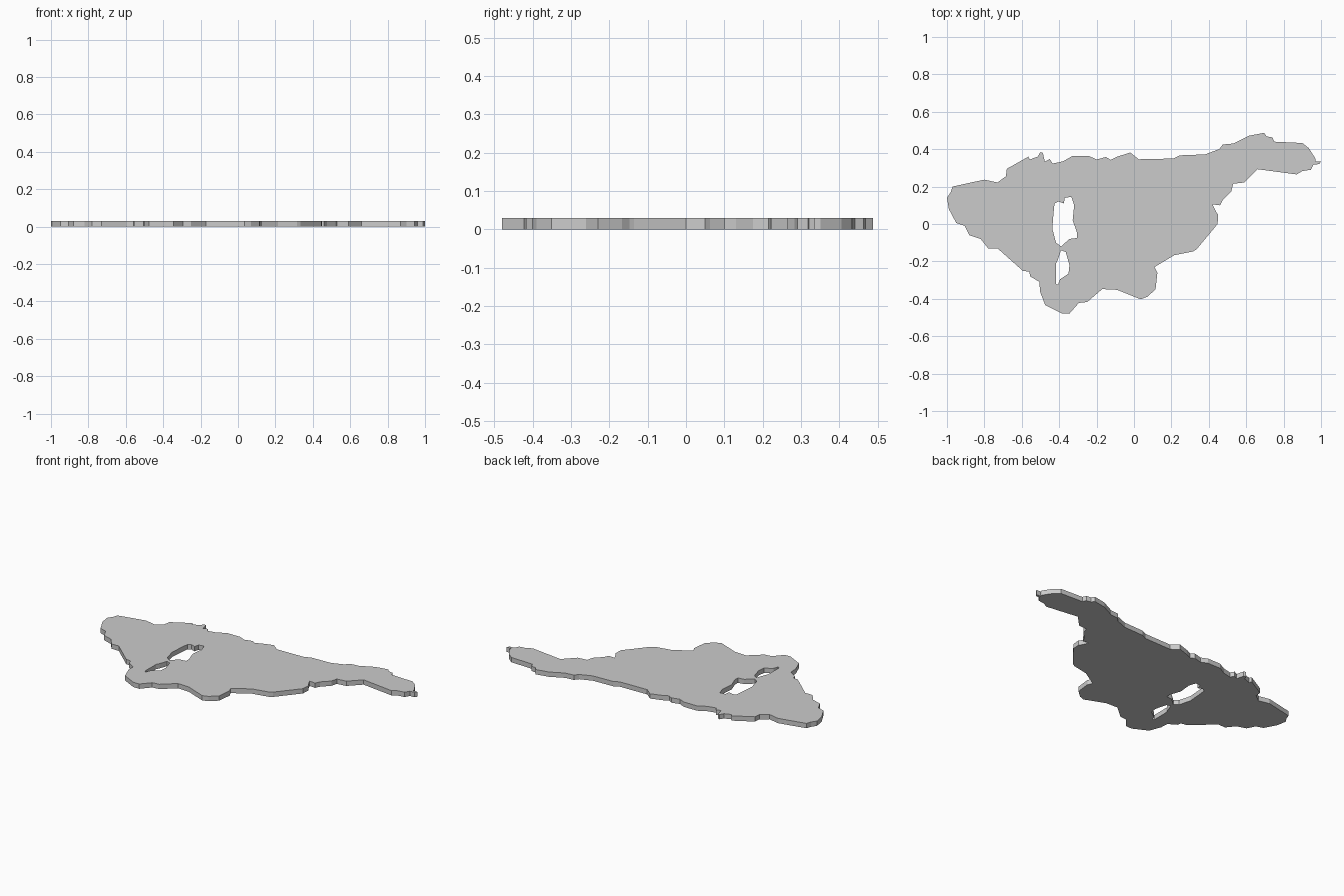
import bpy

THICKNESS = 0.03

# Plate outline, clockwise: upper edge from west to east, lower edge back again
upper_edge = [
    (-1.0, .14), (-.98, .17), (-.97, .20), (-.88, .22), (-.80, .237), (-.73, .222),
    (-.685, .255), (-.68, .295), (-.565, .36), (-.557, .345), (-.515, .36), (-.50, .385),
    (-.487, .38), (-.477, .333), (-.45, .347), (-.435, .323), (-.38, .335), (-.33, .363),
    (-.24, .363), (-.20, .345), (-.15, .358), (-.125, .343), (-.09, .36), (-.02, .382),
    (.025, .346), (.21, .35), (.245, .367), (.38, .372), (.455, .40), (.475, .425),
    (.53, .43), (.615, .472), (.695, .487), (.71, .468), (.74, .463), (.75, .44),
    (.90, .433), (.935, .405), (.97, .35), (.97, .335), (1.0, .335)]
lower_edge = [
    (.99, .32), (.96, .318), (.945, .29), (.90, .283), (.87, .265), (.72, .285),
    (.66, .293), (.59, .222), (.53, .215), (.52, .175), (.475, .13), (.46, .10),
    (.42, .105), (.44, .063), (.45, .05), (.447, 0), (.335, -.135), (.315, -.147),
    (.215, -.167), (.11, -.23), (.125, -.26), (.115, -.35), (.07, -.39), (.035, -.402),
    (-.09, -.352), (-.17, -.348), (-.25, -.417), (-.295, -.422), (-.345, -.479),
    (-.385, -.479), (-.475, -.433), (-.503, -.36), (-.505, -.31), (-.555, -.28),
    (-.56, -.255), (-.595, -.25), (-.73, -.13), (-.78, -.13), (-.82, -.08), (-.88, -.06),
    (-.905, -.01), (-.95, .005), (-.99, .08)]

# Two openings
large_hole = [
    (-.425, .11), (-.405, .12), (-.375, .11), (-.37, .14), (-.335, .145), (-.32, .10),
    (-.328, .02), (-.305, -.045), (-.305, -.075), (-.345, -.08), (-.39, -.12),
    (-.417, -.10), (-.43, -.05), (-.437, -.025), (-.43, .06)]
small_hole = [
    (-.39, -.14), (-.365, -.15), (-.345, -.22), (-.35, -.265), (-.395, -.295),
    (-.407, -.325), (-.418, -.32), (-.417, -.21), (-.407, -.19)]

curve = bpy.data.curves.new("island_plate", "CURVE")
curve.dimensions = "2D"
curve.fill_mode = "BOTH"
curve.extrude = THICKNESS / 2


def add_loop(points):
    spline = curve.splines.new("POLY")
    spline.points.add(len(points) - 1)
    for p, (x, y) in zip(spline.points, points):
        p.co = (x, y, 0, 1)
    spline.use_cyclic_u = True


for loop in (upper_edge + lower_edge, large_hole, small_hole):
    add_loop(loop)

# Flat extruded plate standing on the ground plane
plate = bpy.data.objects.new("island_plate", curve)
plate.location.z = THICKNESS / 2
bpy.context.collection.objects.link(plate)
bpy.context.view_layer.objects.active = plate
plate.select_set(True)
bpy.ops.object.convert(target="MESH")
bpy.ops.object.shade_flat()
